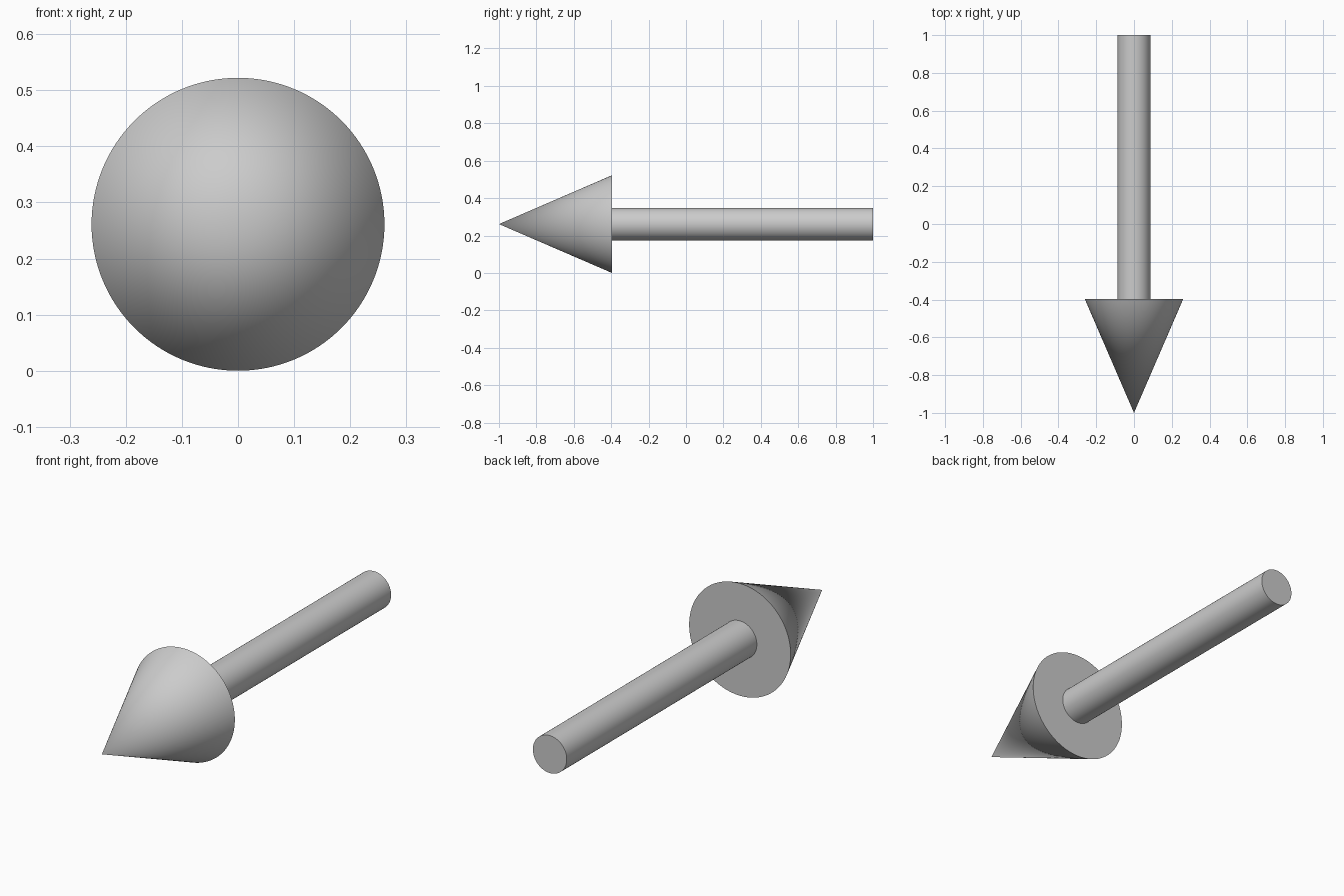
import bpy, math

if "Cube" in bpy.data.objects:
    bpy.data.objects.remove(bpy.data.objects["Cube"])

R_HEAD, R_SHAFT = 0.261, 0.087
TIP, BASE, TAIL = -1.0, -0.396, 1.0


def along_y(name, r_back, r_front, y_front, y_back):
    # Cone or cylinder lying along y, narrow end toward -y
    bpy.ops.mesh.primitive_cone_add(
        vertices=128, radius1=r_back, radius2=r_front, depth=y_back - y_front,
        location=(0, (y_front + y_back) / 2, R_HEAD), rotation=(math.pi / 2, 0, 0))
    ob = bpy.context.object
    ob.name = name
    bpy.ops.object.shade_smooth_by_angle(angle=math.radians(30))
    return ob


# Pointed head
along_y("arrow_head", R_HEAD, 0, TIP, BASE)
# Round shaft, touching the back of the head
along_y("arrow_shaft", R_SHAFT, R_SHAFT, BASE, TAIL)
